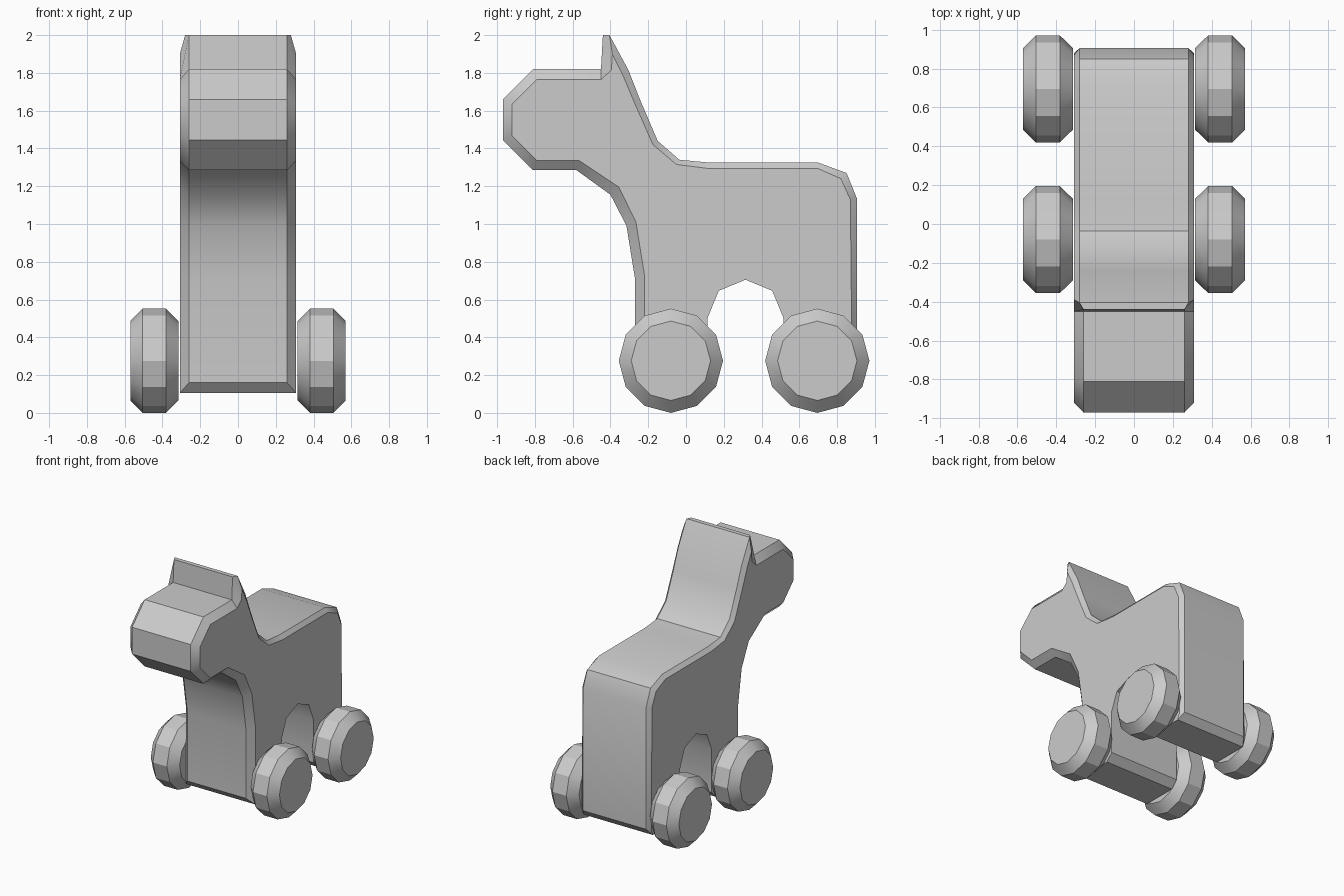
import bpy, bmesh, math

if "Cube" in bpy.data.objects:
    bpy.data.objects.remove(bpy.data.objects["Cube"])

HALF = 0.308   # half thickness of the body
FRONT, BACK = 0.26, 0.28   # half widths at the bevelled outline

# Bevelled outline: (outer y, outer z, inset y, inset z)
front_edge = [   # front foot, chest, head, ear front
    (-.27, .16, -.22, .15), (-.27, .71, -.22, .73), (-.315, .99, -.265, 1.01),
    (-.40, 1.155, -.355, 1.195), (-.58, 1.285, -.565, 1.335), (-.81, 1.285, -.79, 1.335),
    (-.97, 1.445, -.92, 1.465), (-.97, 1.66, -.92, 1.635), (-.81, 1.82, -.79, 1.765),
    (-.45, 1.82, -.45, 1.765), (-.44, 2.0, -.395, 1.815)]
back_edge = [    # ear back, neck, back, rump
    (-.405, 2.0, -.39, 1.90), (-.305, 1.815, -.335, 1.79), (-.24, 1.65, -.27, 1.635),
    (-.15, 1.44, -.175, 1.42), (-.035, 1.34, -.05, 1.315), (.125, 1.325, .125, 1.293),
    (.70, 1.325, .70, 1.293), (.85, 1.27, .82, 1.24), (.905, 1.135, .87, 1.13),
    (.905, .16, .88, .15)]
# Feet and belly arch, with no side bevel
under = [(.86, .105), (.57, .105), (.515, .16)]
under += [(.315 + .2 * math.cos(math.radians(a)), .505 + .2 * math.sin(math.radians(a)))
          for a in range(0, 181, 45)]
under += [(.115, .16), (.06, .105), (-.22, .105)]


def finish(name, bm, angle):
    bmesh.ops.remove_doubles(bm, verts=bm.verts[:], dist=1e-4)
    bmesh.ops.recalc_face_normals(bm, faces=bm.faces[:])
    mesh = bpy.data.meshes.new(name)
    bm.to_mesh(mesh)
    bm.free()
    ob = bpy.data.objects.new(name, mesh)
    bpy.context.collection.objects.link(ob)
    bpy.ops.object.select_all(action='DESELECT')
    ob.select_set(True)
    bpy.context.view_layer.objects.active = ob
    bpy.ops.object.shade_smooth_by_angle(angle=math.radians(angle))
    return ob


def skin(bm, rings):
    loops = [[bm.verts.new(p) for p in r] for r in rings]
    n = len(loops[0])
    for a, b in zip(loops, loops[1:]):
        for i in range(n):
            j = (i + 1) % n
            bm.faces.new((a[i], a[j], b[j], b[i]))
    bm.faces.new(loops[0])
    bm.faces.new(loops[-1])


# Body: inset side, outline, outline, inset side
def inset(s):
    return [(s * HALF, p[2], p[3]) for p in front_edge + back_edge] + \
           [(s * HALF, y, z) for y, z in under]


def outline(s):
    return [(s * FRONT, p[0], p[1]) for p in front_edge] + \
           [(s * BACK, p[0], p[1]) for p in back_edge] + \
           [(s * HALF, y, z) for y, z in under]


bm = bmesh.new()
skin(bm, [inset(-1), outline(-1), outline(1), inset(1)])
bmesh.ops.remove_doubles(bm, verts=bm.verts[:], dist=1e-4)
bmesh.ops.triangulate(bm, faces=[f for f in bm.faces if len(f.verts) > 4])
finish("horse_body", bm, 31)


# Wheels: twelve-sided, bevelled on both rims
def wheel(name, side, y):
    bm = bmesh.new()
    rings = []
    for x, r in [(.315, .21), (.382, .276), (.505, .276), (.57, .21)]:
        rings.append([(side * x, y + r * math.cos(k * math.pi / 6),
                       .276 + r * math.sin(k * math.pi / 6)) for k in range(12)])
    skin(bm, rings)
    finish(name, bm, 25)


for label, y in (("front", -.08), ("rear", .695)):
    for side_name, side in (("left", -1), ("right", 1)):
        wheel(f"{label}_{side_name}_wheel", side, y)
